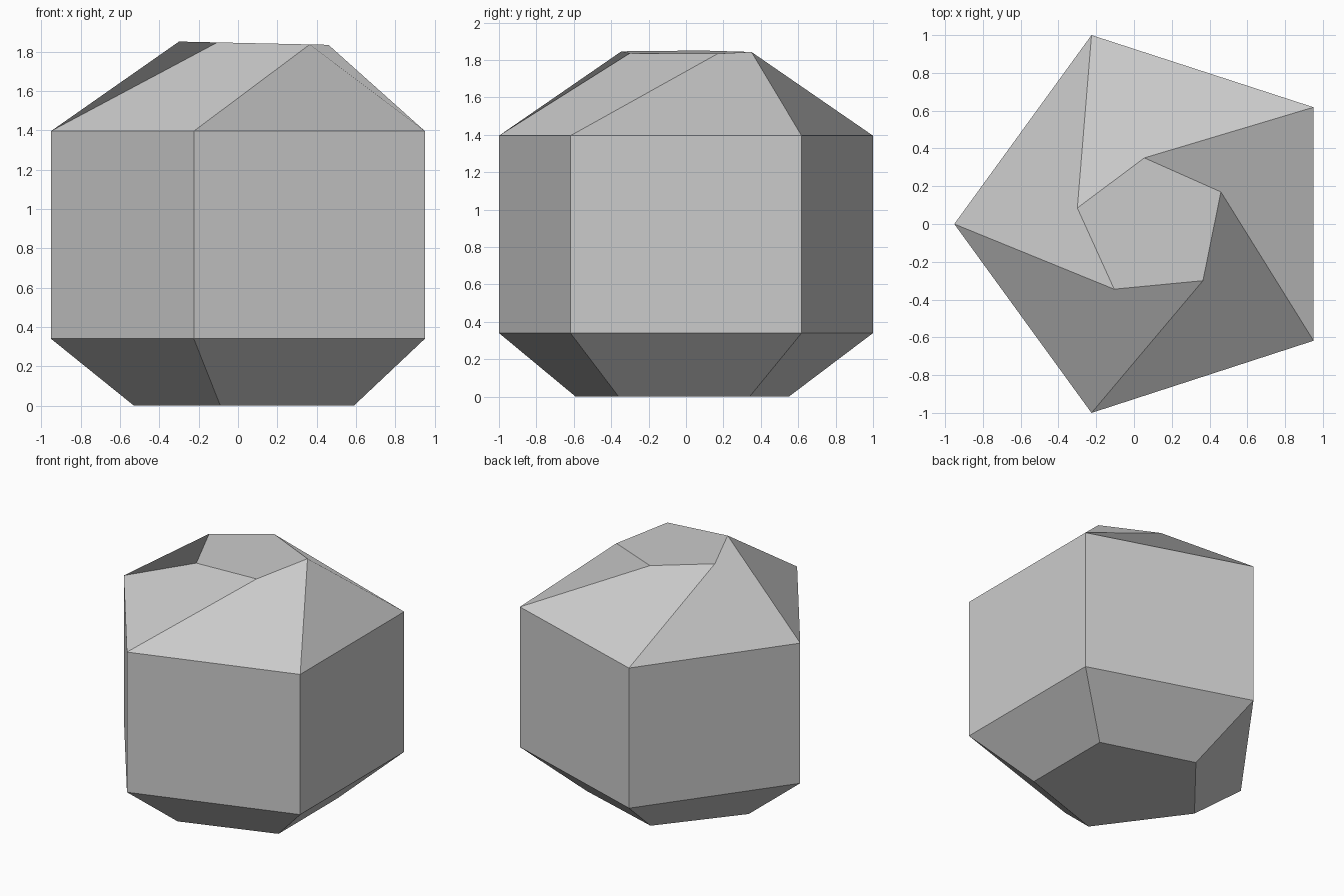
import bpy
import bmesh
from math import sin, cos, radians

cube = bpy.data.objects.get("Cube")
if cube:
    bpy.data.objects.remove(cube, do_unlink=True)

# Single plain grey for the whole solid
grey = bpy.data.materials.new("plain_grey")
grey.use_nodes = True
grey.diffuse_color = (0.6, 0.6, 0.6, 1)
grey.node_tree.nodes["Principled BSDF"].inputs["Base Color"].default_value = (0.6, 0.6, 0.6, 1)


def pentagon(radius, z):
    """Regular pentagon with one corner pointing to -x, counter-clockwise."""
    return [(0.1 + radius * cos(radians(180 + 72 * i)),
             radius * sin(radians(180 + 72 * i)), z) for i in range(5)]


# Cross-sections: small foot, two equal body rings, twisted and tilted crown
foot = [(-0.53, 0.01), (-0.09, -0.59), (0.59, -0.36), (0.59, 0.34), (-0.09, 0.55)]
crown = [(-0.105, -0.345), (0.365, -0.30), (0.46, 0.17), (0.055, 0.35), (-0.30, 0.085)]
sections = [
    [(x, y, 0) for x, y in foot],
    pentagon(1.0515, 0.34),
    pentagon(1.0515, 1.395),
    [(x, y, 1.844 - 0.022 * x) for x, y in crown],
]

# Bridge the sections with flat quads and cap both ends
bm = bmesh.new()
rings = [[bm.verts.new(p) for p in section] for section in sections]
for low, high in zip(rings, rings[1:]):
    for i in range(5):
        j = (i + 1) % 5
        bm.faces.new((low[j], high[j], high[i], low[i]))
bm.faces.new(rings[-1])
bm.faces.new(rings[0][::-1])

mesh = bpy.data.meshes.new("faceted_body")
bm.to_mesh(mesh)
bm.free()
mesh.materials.append(grey)
body = bpy.data.objects.new("faceted_body", mesh)
bpy.context.collection.objects.link(body)
